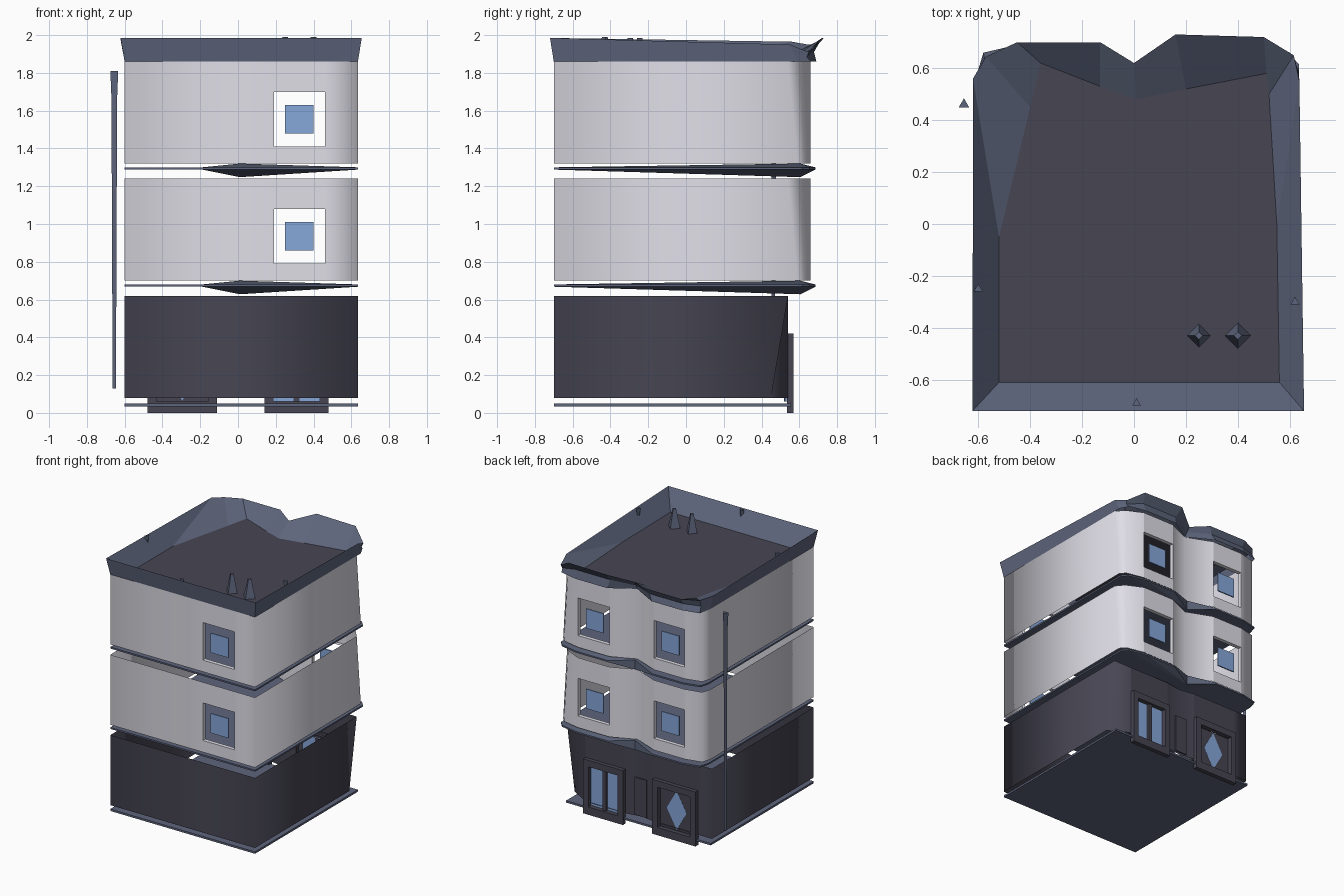
import bpy, bmesh, math
from mathutils import Matrix, Vector

cube = bpy.data.objects.get("Cube")
if cube:
    bpy.data.objects.remove(cube, do_unlink=True)


def material(name, rgb):
    m = bpy.data.materials.new(name)
    m.use_nodes = True
    m.diffuse_color = (*rgb, 1)
    m.node_tree.nodes["Principled BSDF"].inputs["Base Color"].default_value = (*rgb, 1)
    return m


PLASTER = material("pale plaster", (0.75, 0.74, 0.81))
SLATE = material("slate trim", (0.11, 0.13, 0.20))
DARK = material("dark stone", (0.062, 0.06, 0.086))
GLASS = material("blue glass", (0.24, 0.39, 0.70))


def finish(name, bm, mats):
    me = bpy.data.meshes.new(name)
    bm.to_mesh(me)
    bm.free()
    for m in mats:
        me.materials.append(m)
    ob = bpy.data.objects.new(name, me)
    bpy.context.collection.objects.link(ob)
    return ob


def ring(bm, pts, z):
    return [bm.verts.new((x, y, z)) for x, y in pts]


def bridge(bm, a, b):
    n = len(a)
    return [bm.faces.new((a[i], a[(i + 1) % n], b[(i + 1) % n], b[i])) for i in range(n)]


def box(name, lo, hi, mat):
    bm = bmesh.new()
    bmesh.ops.create_cube(bm, size=1)
    for v in bm.verts:
        v.co = [lo[k] if v.co[k] < 0 else hi[k] for k in range(3)]
    return finish(name, bm, [mat])


def walls(name, low_plan, high_plan, z0, z1, openings, lo, hi, mat):
    """Smooth open shell with full-width holes and flat reveals on chosen segments."""
    bm = bmesh.new()
    a, b = ring(bm, low_plan, z0), ring(bm, high_plan, z1)
    n = len(low_plan)
    shell = []
    for i in range(n):
        j = (i + 1) % n
        if i not in openings:
            shell.append(bm.faces.new((a[i], a[j], b[j], b[i])))
            continue
        p, q = low_plan[i], low_plan[j]
        hole = ring(bm, [p, q], lo) + ring(bm, [q, p], hi)
        if lo > z0:
            shell.append(bm.faces.new((a[i], a[j], hole[1], hole[0])))
        shell.append(bm.faces.new((hole[3], hole[2], b[j], b[i])))
        d = (a[j].co - a[i].co).normalized()
        inward = Vector((-d.y, d.x, 0)) * 0.03
        outer = [bm.verts.new(v.co) for v in hole]
        inner = [bm.verts.new(v.co + inward) for v in hole]
        bridge(bm, outer, inner)
    for f in shell:
        f.smooth = True
    return finish(name, bm, [mat])


# Outline of the upper storeys: two bays at the back with a valley between them
upper = [(.635, -.70), (.635, .59), (.60, .63), (.46, .66), (.19, .66), (.01, .58),
         (-.19, .66), (-.45, .66), (-.58, .63), (-.60, .56), (-.60, -.70)]
front_window = [(.19, -.70), (.46, -.70)]
ground = [(.635, -.70), (.635, .54), (.48, .54), (.14, .54), (.01, .52),
          (-.11, .54), (-.48, .54), (-.60, .54), (-.60, -.70)]


def move_corner(plan, *points):
    """Same outline with the left back corner leaning inward."""
    return plan[:1] + list(points) + plan[1 + len(points):]


# Storeys with their window panes
walls("ground_floor", move_corner(ground, (.635, .45)), ground, .08, .62, (2, 5), .08, .40, DARK)
storey = upper + front_window
leaning = move_corner(storey, (.635, .54), (.585, .60))
for label, z in (("middle", .70), ("top", 1.32)):
    walls(label + "_storey", storey, leaning, z, z + .54, (3, 6, 11), z + .09, z + .38, PLASTER)
    for side, x, y in (("front", .325, -.685), ("back_left", .325, .645), ("back_right", -.32, .645)):
        box(f"{label}_{side}_pane", (x - .075, y - .005, z + .16), (x + .075, y + .005, z + .31), GLASS)


# Thin floor slabs, folded at the back valley
def slab(name, z, thick):
    plan = [(x, y + .025 if y > 0 else y) for x, y in upper]
    bm = bmesh.new()
    low, high = ring(bm, plan, z), ring(bm, plan, z + thick)
    low[5].co.z -= .04
    high[5].co.z += .02
    bridge(bm, low, high)
    # flat left part, then a fan around the valley on the right
    flat = [6, 7, 8, 9, 10, 0]
    bm.faces.new([high[i] for i in flat])
    bm.faces.new([low[i] for i in reversed(flat)])
    for p, q in ((6, 0), (0, 1), (1, 2), (2, 3), (3, 4)):
        bm.faces.new((high[5], high[p], high[q]))
        bm.faces.new((low[5], low[q], low[p]))
    return finish(name, bm, [SLATE])


slab("middle_floor_slab", .668, .012)
slab("top_floor_slab", 1.288, .012)
box("base_slab", (-.60, -.70, .035), (.635, .555, .05), SLATE)

# Flared parapet, sagging and folded at the back, with the sunken roof inside
rim = [(.655, -.72), (.637, .55), (.615, .65), (.50, .72), (.16, .73), (.0, .62),
       (-.13, .70), (-.45, .70), (-.57, .645), (-.62, .56), (-.622, -.72)]
rim_height = [1.985, 1.95, 1.91, 1.985, 1.985, 1.93, 1.95, 1.95, 1.95, 1.965, 1.985]
roof = [(.56, -.61), (.55, .0), (.52, .50), (.51, .58), (.20, .52), (.01, .48),
        (-.13, .53), (-.36, .62), (-.40, .45), (-.52, -.05), (-.52, -.61)]
foot_plan = [(x, y + .03 if y > .6 else y) for x, y in upper]
fold_plan = [((a + c) / 2, min((b + d) / 2, .675)) for (a, b), (c, d) in zip(upper, rim)]
bm = bmesh.new()
foot, fold = ring(bm, foot_plan, 1.86), ring(bm, fold_plan, 1.9)
top, deck = ring(bm, rim, 1.985), ring(bm, roof, 1.85)
for v, height in zip(top, rim_height):
    v.co.z = height
for v, height in zip(fold, rim_height):
    v.co.z = (1.86 + height) / 2
bridge(bm, foot, fold)
bridge(bm, fold, top)
bridge(bm, top, deck)
bm.faces.new(deck).material_index = 1
finish("roof_parapet", bm, [SLATE, DARK])


# Small stone shards and the downpipe
def spike(name, x, y, z0, z1, r0, r1, sides, mat):
    bm = bmesh.new()
    bmesh.ops.create_cone(bm, cap_ends=True, segments=sides, radius1=r0, radius2=r1, depth=z1 - z0)
    bmesh.ops.translate(bm, verts=bm.verts, vec=(x, y, (z0 + z1) / 2))
    return finish(name, bm, [mat])


for i, (x, y, r) in enumerate([(.25, -.43, .045), (.40, -.43, .05)]):
    spike(f"roof_shard_{i + 1}", x, y, 1.85, 1.99, r, .015, 4, SLATE)
for i, (x, y) in enumerate([(.01, -.69), (-.60, -.25), (.62, -.30)]):
    spike(f"rim_shard_{i + 1}", x, y, 1.90, 1.985, .006, .02, 3, SLATE)
spike("downpipe", -.655, .46, .13, 1.80, .010, .018, 3, SLATE)
spike("downpipe_cap", -.655, .46, 1.68, 1.81, .018, .024, 3, SLATE)

# Back doors: frames of bars with glazing behind
for side, x0, x1 in (("left", .14, .48), ("right", -.48, -.11)):
    w = .045
    box(side + "_door_left_jamb", (x1 - w, .535, 0), (x1, .57, .42), DARK)
    box(side + "_door_right_jamb", (x0, .535, 0), (x0 + w, .57, .42), DARK)
    box(side + "_door_lintel", (x0 + w, .535, .37), (x1 - w, .57, .42), DARK)
    box(side + "_door_sill", (x0 + w, .535, 0), (x1 - w, .57, .06), DARK)
box("left_door_glass", (.185, .525, .06), (.435, .535, .37), GLASS)
box("left_door_mullion", (.295, .52, .06), (.325, .555, .37), DARK)
box("valley_panel", (-.04, .532, .09), (.06, .54, .38), DARK)

# Right door: a dark panel with a diamond pane showing on both sides
box("right_door_panel", (-.435, .527, .06), (-.155, .533, .37), DARK)
bm = bmesh.new()
bmesh.ops.create_cone(bm, cap_ends=True, segments=4, radius1=1, radius2=1, depth=1)
bmesh.ops.scale(bm, vec=(.085, .15, .009), verts=bm.verts)
bmesh.ops.rotate(bm, matrix=Matrix.Rotation(math.pi / 2, 3, "X"), verts=bm.verts)
bmesh.ops.translate(bm, vec=(-.295, .53, .215), verts=bm.verts)
finish("right_door_diamond_pane", bm, [GLASS])
